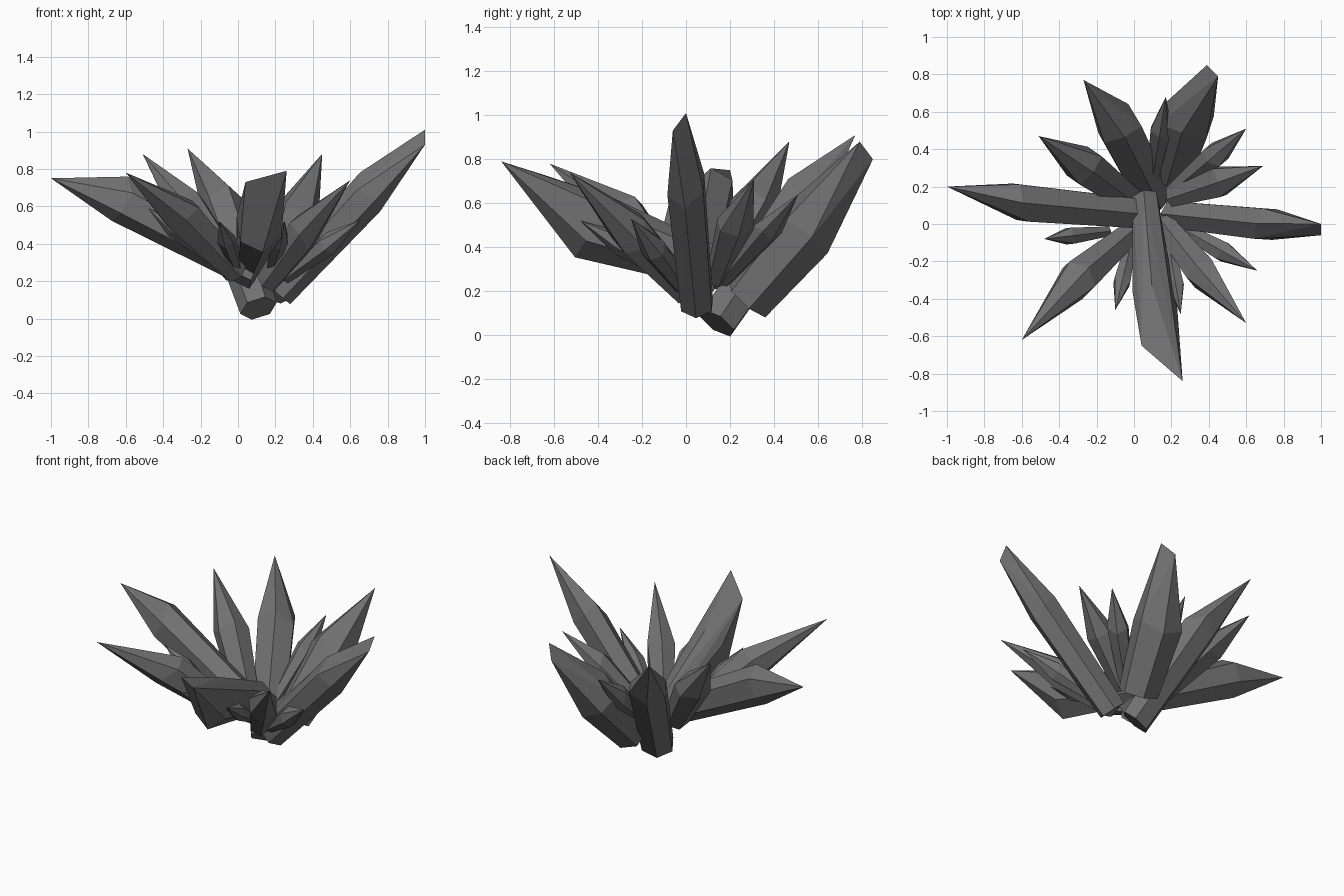
import bpy, bmesh, math, random
from mathutils import Vector

cube = bpy.data.objects.get("Cube")
if cube:
    bpy.data.objects.remove(cube, do_unlink=True)
random.seed(4)

# One dark stone colour
stone = bpy.data.materials.new("dark_grey_crystal")
stone.use_nodes = True
GREY = (0.165, 0.165, 0.165, 1.0)
stone.diffuse_color = GREY
shader = stone.node_tree.nodes["Principled BSDF"]
shader.inputs["Base Color"].default_value = GREY
shader.inputs["Roughness"].default_value = 0.8


def crystal(name, base, tip, width, height, middle=None, chisel=None, taper=0.6):
    """Six-sided shard: narrow root, wide shoulder, pointed or chisel tip."""
    base, tip = Vector(base), Vector(tip)
    axis = tip - base
    side = axis.cross(Vector((0, 0, 1))).normalized()
    up = side.cross(axis).normalized()
    shoulder = Vector(middle) if middle else base.lerp(tip, 0.58)
    points = [tip]
    if chisel:
        points.append(Vector(chisel))
    for centre, scale, wobble in ((base, taper, 0.0), (shoulder, 1, 0.05)):
        for i in range(6):
            a = math.tau * i / 6 + math.pi / 2
            points.append(centre + axis * random.uniform(-wobble, wobble)
                          + side * (math.cos(a) * width * scale)
                          + up * (math.sin(a) * height * scale))
    bm = bmesh.new()
    for p in points:
        bm.verts.new(p)
    hull = bmesh.ops.convex_hull(bm, input=bm.verts[:])
    loose = {g for g in hull["geom_interior"] + hull["geom_unused"]
             if isinstance(g, bmesh.types.BMVert)}
    bmesh.ops.delete(bm, geom=list(loose), context="VERTS")
    bmesh.ops.dissolve_limit(bm, angle_limit=math.radians(4),
                             verts=bm.verts[:], edges=bm.edges[:])
    bmesh.ops.recalc_face_normals(bm, faces=bm.faces[:])
    mesh = bpy.data.meshes.new(name)
    bm.to_mesh(mesh)
    bm.free()
    mesh.materials.append(stone)
    obj = bpy.data.objects.new(name, mesh)
    bpy.context.collection.objects.link(obj)


# Large outer shards
crystal("right_spear", (0.21, 0.05, 0.14), (1, 0, 1.01), 0.095, 0.11,
        (0.7, 0, 0.67), (1, -0.06, 0.93), 0.85)
crystal("left_spear", (0.1, 0.05, 0.25), (-1, 0.2, 0.75), 0.11, 0.125,
        (-0.61, 0.115, 0.63), taper=0.8)
crystal("front_blade", (0.06, 0.14, 0.3), (0.26, -0.84, 0.79), 0.125, 0.16,
        (0.11, -0.4, 0.48), (0.04, -0.65, 0.73))
crystal("back_spear", (0.11, 0.14, 0.055), (-0.27, 0.77, 0.91), 0.125, 0.11,
        (-0.09, 0.53, 0.63), taper=0.85)
crystal("back_right_blade", (0.2, 0.28, 0.16), (0.39, 0.85, 0.8), 0.155, 0.145,
        (0.28, 0.56, 0.49), (0.45, 0.79, 0.88), 0.8)

# Medium shards
crystal("front_left_shard", (-0.01, -0.04, 0.25), (-0.6, -0.62, 0.78), 0.11, 0.11,
        (-0.31, -0.3, 0.56))
crystal("front_right_shard", (0.16, 0, 0.2), (0.6, -0.53, 0.74), 0.095, 0.1,
        (0.35, -0.24, 0.46), taper=0.7)
crystal("back_left_shard", (-0.02, 0.13, 0.25), (-0.51, 0.47, 0.88), 0.11, 0.1,
        (-0.28, 0.32, 0.61), taper=0.7)
crystal("side_right_shard", (0.2, 0.14, 0.25), (0.69, 0.31, 0.71), 0.09, 0.07,
        (0.47, 0.23, 0.52))

# Small inner shards
crystal("back_right_sliver", (0.2, 0.17, 0.25), (0.6, 0.51, 0.64), 0.07, 0.06)
crystal("right_sliver", (0.25, -0.02, 0.22), (0.66, -0.25, 0.53), 0.06, 0.06)
crystal("left_sliver", (-0.14, -0.04, 0.32), (-0.48, -0.08, 0.59), 0.05, 0.05)
crystal("front_left_sliver", (-0.01, -0.08, 0.28), (-0.1, -0.46, 0.52), 0.05, 0.05)
crystal("front_right_sliver", (0.18, -0.08, 0.28), (0.25, -0.48, 0.52), 0.05, 0.05)
crystal("back_sliver", (0.1, 0.25, 0.25), (0.17, 0.68, 0.67), 0.06, 0.07)
